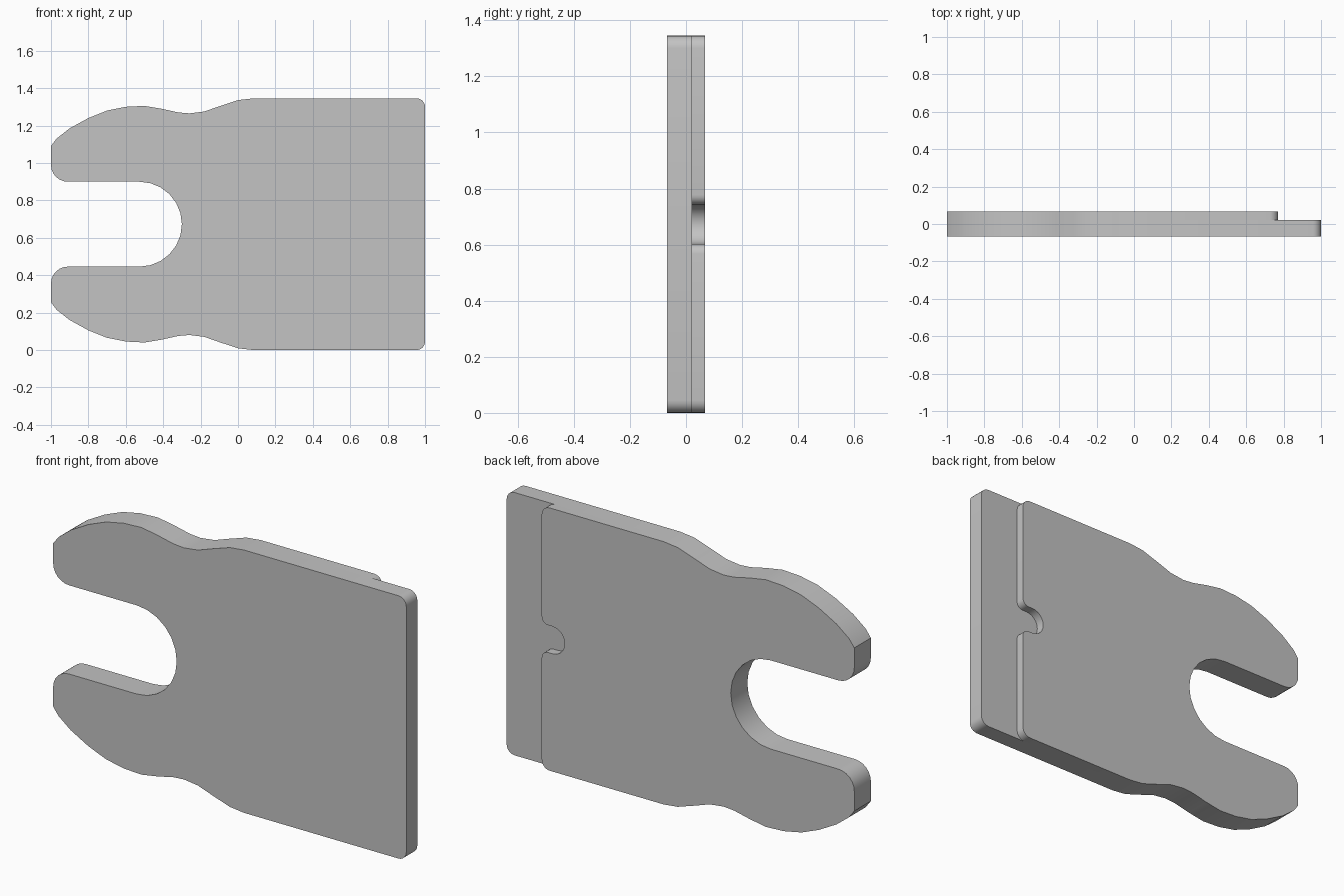
import bpy, bmesh
from math import cos, sin, radians

cube = bpy.data.objects.get("Cube")
if cube:
    bpy.data.objects.remove(cube, do_unlink=True)

MID = 0.6725          # height of the symmetry line
HALF = MID            # half of the total height
FRONT, STEP, BACK = -0.067, 0.022, 0.067

grey = bpy.data.materials.new("plain grey")
grey.use_nodes = True
color = (0.55, 0.55, 0.55, 1)
grey.diffuse_color = color
grey.node_tree.nodes["Principled BSDF"].inputs["Base Color"].default_value = color


def arc(cx, cz, r, start, end, steps=6):
    angles = [radians(start + (end - start) * i / steps) for i in range(steps + 1)]
    return [(cx + r * cos(a), cz + r * sin(a)) for a in angles]


def plate(name, half, y0, y1):
    """Mirror a half outline about the middle line and extrude it along y."""
    outline = half + [(x, -h) for x, h in reversed(half) if h > 1e-5]
    bm = bmesh.new()
    face = bm.faces.new([bm.verts.new((x, y0, MID + h)) for x, h in outline])
    moved = bmesh.ops.extrude_face_region(bm, geom=[face], use_keep_orig=True)
    verts = [v for v in moved["geom"] if isinstance(v, bmesh.types.BMVert)]
    bmesh.ops.translate(bm, verts=verts, vec=(0, y1 - y0, 0))
    bmesh.ops.recalc_face_normals(bm, faces=bm.faces)
    mesh = bpy.data.meshes.new(name)
    bm.to_mesh(mesh)
    bm.free()
    mesh.materials.append(grey)
    obj = bpy.data.objects.new(name, mesh)
    bpy.context.collection.objects.link(obj)
    bpy.ops.object.select_all(action="DESELECT")
    obj.select_set(True)
    bpy.context.view_layer.objects.active = obj
    bpy.ops.object.shade_smooth_by_angle(angle=radians(35))
    return obj


# Fork half: slot, rounded prong tip, wavy shoulder
fork = arc(-0.527, 0, 0.227, 0, 90)
fork += arc(-0.91, 0.317, 0.09, 270, 180)
shoulder = [(-1, 1.09), (-0.97, 1.13), (-0.9, 1.185), (-0.8, 1.24), (-0.7, 1.28),
            (-0.6, 1.3), (-0.5, 1.305), (-0.41, 1.29), (-0.32, 1.27), (-0.26, 1.265),
            (-0.18, 1.275), (-0.1, 1.303), (0, 1.336), (0.08, 1.345)]
fork += [(x, z - MID) for x, z in shoulder]


def corner(x, r=0.045):
    return arc(x - r, HALF - r, r, 90, 0)


# Front layer runs the full length
plate("front_plate", fork + corner(1), FRONT, STEP)

# Back layer stops short and has a rounded notch in its edge
notch = arc(0.735, 0.105, 0.035, 0, -90) + arc(0.71, 0, 0.07, 90, 180)
plate("back_plate", fork + corner(0.77) + notch, STEP, BACK)
